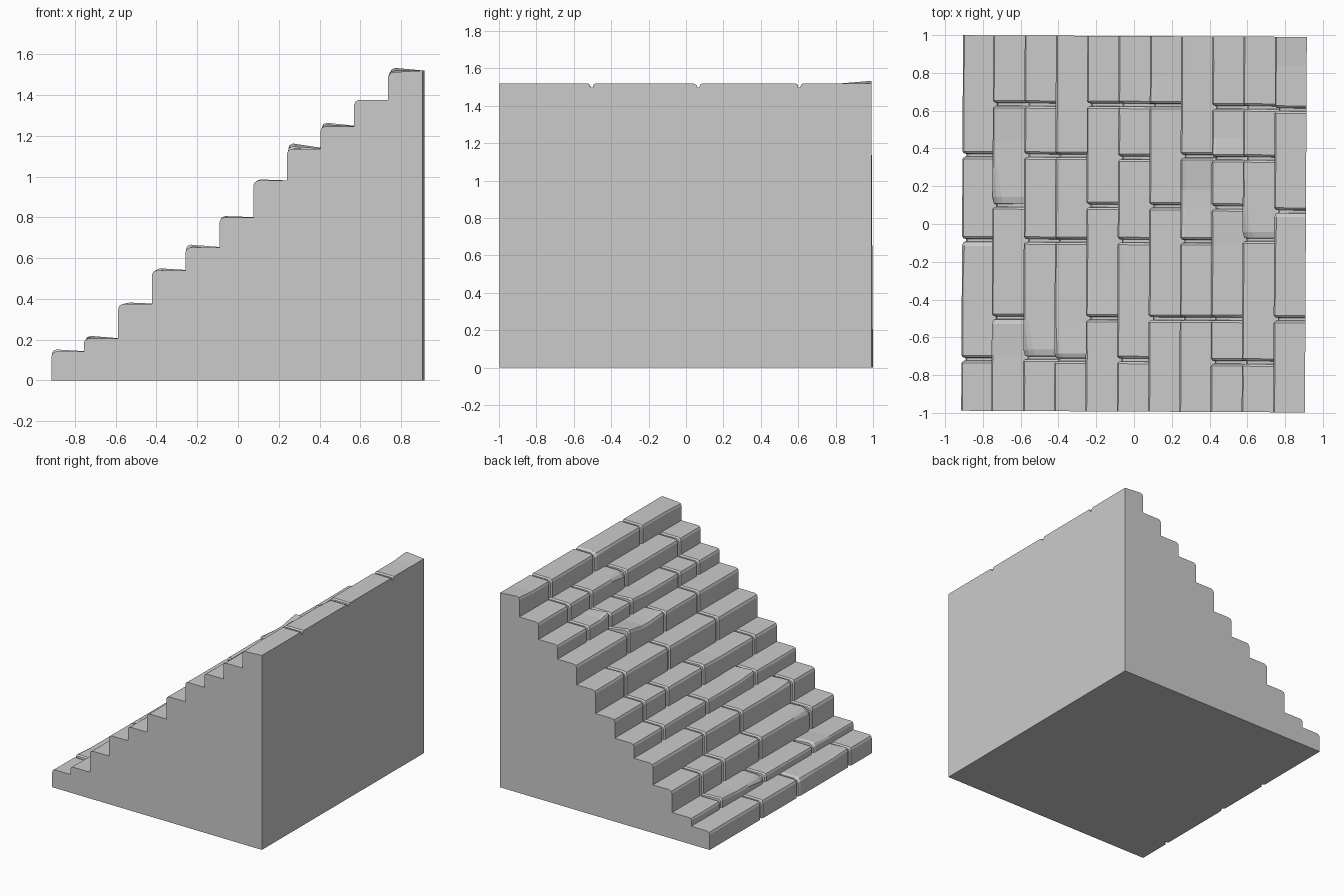
import bpy, bmesh, random

if "Cube" in bpy.data.objects:
    bpy.data.objects.remove(bpy.data.objects["Cube"])

random.seed(4)

# Step edges, tread heights, and brick joints (y) for each step
X = [-0.91, -0.75, -0.583, -0.418, -0.252, -0.086, 0.08, 0.245, 0.41, 0.575, 0.742, 0.91]
H = [0.142, 0.205, 0.376, 0.54, 0.652, 0.80, 0.98, 1.136, 1.246, 1.376, 1.52]
JOINTS = [
    [-0.72, -0.09, 0.36], [-0.50, 0.095, 0.63], [-0.71, -0.09, 0.36, 0.63],
    [-0.72, -0.09, 0.36], [-0.50, 0.095, 0.63], [-0.72, -0.09, 0.35, 0.63],
    [-0.50, 0.095, 0.63], [-0.50, -0.09, 0.36],
    [-0.73, -0.50, 0.09, 0.35, 0.62], [-0.73, -0.08, 0.35, 0.62], [-0.50, 0.07, 0.61]]
# Raised front edge (step, joint number, side of the joint): lift
LIFT = {(0, 1, 1): .010, (1, 1, -1): .013, (1, 3, -1): .012, (2, 1, 1): .006,
        (3, 1, 1): .010, (4, 1, 1): .014, (5, 2, -1): .006, (6, 3, 1): .006,
        (7, 3, -1): .026, (7, 2, 1): .012, (8, 4, 1): .018, (8, 3, -1): .01,
        (10, 4, -1): .013, (10, 0, 1): -.008}
# Broken brick corners: extra width of the front bevel
CHIP = {(1, 2, 1): .030, (2, 1, 1): .030, (9, 2, 1): .026, (3, 1, 1): .015,
        (1, 1, -1): .015, (10, 2, -1): .012, (0, 2, -1): .012}
YA, YB = -0.993, 0.995
bm = bmesh.new()


def vert(x, y, z):
    # whole block is very slightly turned about z
    return bm.verts.new((x + 0.005 * y, y - 0.005 * x, z))


def section(i, y, inset=0.0, lift=0.0, chip=0.0):
    """Riser, worn front edge and tread of one step at a given y."""
    last = len(H) - 1
    x0, x1, h = X[i] + inset, X[i + 1], H[i] - inset
    b = 0.016 + 0.1 * (H[i] - (H[i - 1] if i else 0.0)) * 0.5
    z0 = H[i - 1] - 0.03 if i else 0.0
    return [(x0, y, z0),
            (x0, y, h - b + lift - chip * 0.6),
            (x0 + b * 0.3 + chip * 0.5, y, h - b * 0.3 + lift - chip * 0.3),
            (x0 + b + chip, y, h + lift),
            (x1 + (0.03 if i < last else 0), y, h)]


def step_sections(i):
    """All sections along a step: each brick with bevelled ends and gaps."""
    ys = [YA] + JOINTS[i] + [YB]
    out = []
    for k in range(len(ys) - 1):
        a, b = ys[k], ys[k + 1]
        la, lb = LIFT.get((i, k, 1), 0), LIFT.get((i, k + 1, -1), 0)
        ca, cb = CHIP.get((i, k, 1), 0), CHIP.get((i, k + 1, -1), 0)
        if k == 0:
            out.append(section(i, a, 0, la, ca))
        else:
            out.append(section(i, a + 0.007, 0.022))
            out.append(section(i, a + 0.009, 0.009, la, ca))
            out.append(section(i, a + 0.020 + ca * 0.8, 0, la, ca))
        # wear fades out into the brick
        fade = min(0.2, (b - a) * 0.4)
        wear = random.uniform(0, 0.004)
        out.append(section(i, a + fade, 0, 0, wear))
        out.append(section(i, b - fade, 0, 0, wear))
        if k == len(ys) - 2:
            out.append(section(i, b, 0, lb, cb))
        else:
            out.append(section(i, b - 0.020 - cb * 0.8, 0, lb, cb))
            out.append(section(i, b - 0.009, 0.009, lb, cb))
            out.append(section(i, b - 0.007, 0.022))
    return out


# Brick steps
front_line, back_line = [], []
bottom_edge = back_edge = None
for i in range(len(H)):
    secs = step_sections(i)
    rows = [[vert(*p) for p in s] for s in secs]
    for r0, r1 in zip(rows, rows[1:]):
        for j in range(4):
            bm.faces.new((r0[j], r0[j + 1], r1[j + 1], r1[j]))
    for line, s in ((front_line, secs[0]), (back_line, secs[-1])):
        y = s[0][1]
        line += [(X[i], y, H[i - 1] if i else 0.0)] + s[1:4] + [(X[i + 1], y, H[i])]
    if i == 0:
        bottom_edge = [r[0] for r in rows]
    back_edge = [r[4] for r in rows]

# Flat stepped sides
for line, flip in ((front_line, True), (back_line, False)):
    pts = []
    for p in line + [(X[-1], line[0][1], 0.0)]:
        if not pts or p != pts[-1]:
            pts.append(p)
    vs = [vert(*p) for p in pts]
    bm.faces.new(vs[::-1] if flip else vs)

# Tall back wall and underside
c1, c0 = vert(X[-1], YB, 0), vert(X[-1], YA, 0)
bm.faces.new((back_edge + [c1, c0])[::-1])
bm.faces.new(bottom_edge + [c1, c0])

me = bpy.data.meshes.new("brick_stairs")
bm.to_mesh(me)
bm.free()
ob = bpy.data.objects.new("brick_stairs", me)
bpy.context.collection.objects.link(ob)
